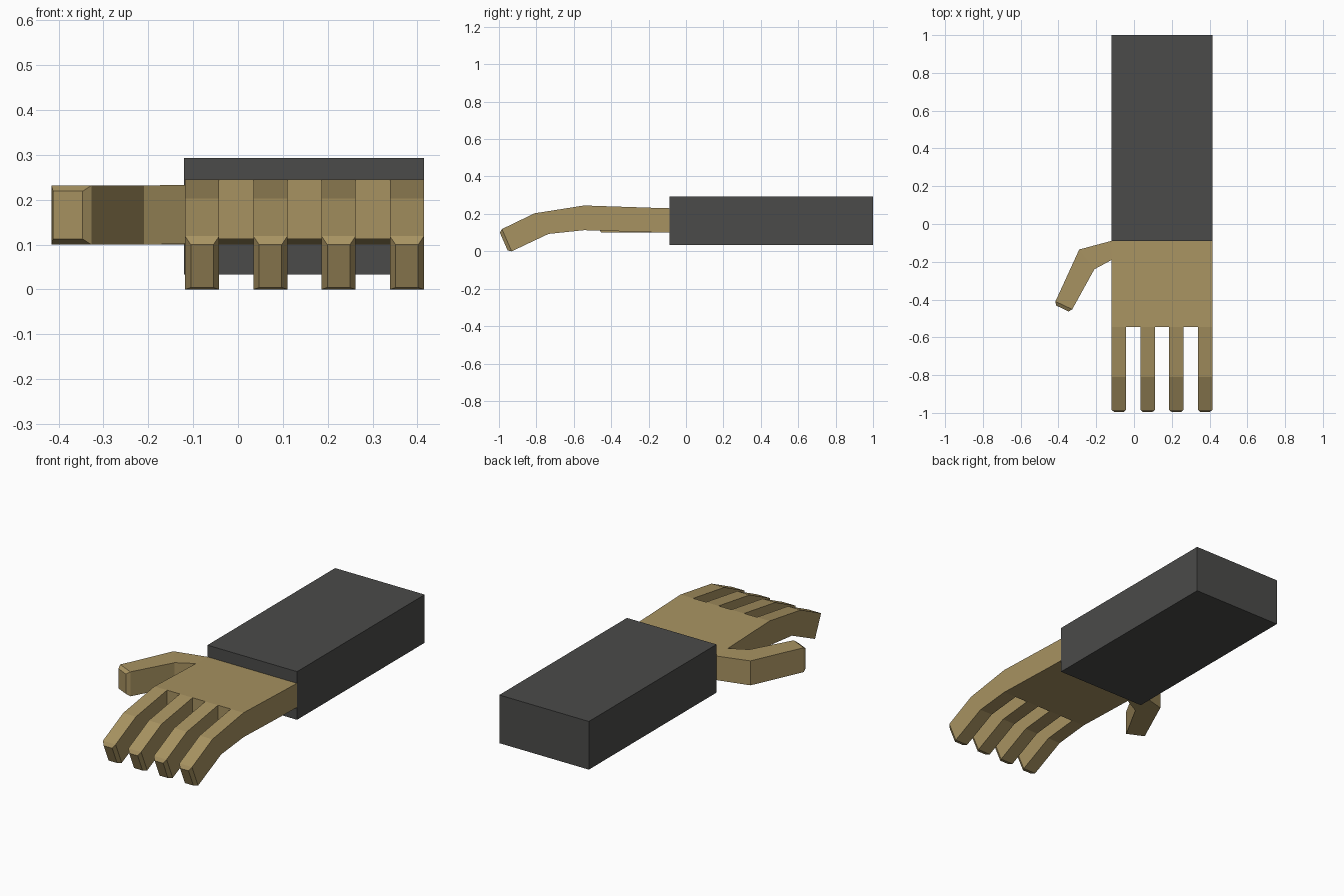
import bpy, bmesh
from mathutils import Vector

if "Cube" in bpy.data.objects:
    bpy.data.objects.remove(bpy.data.objects["Cube"])


def material(name, rgb):
    m = bpy.data.materials.new(name)
    m.diffuse_color = (*rgb, 1)
    m.use_nodes = True
    m.node_tree.nodes["Principled BSDF"].inputs["Base Color"].default_value = m.diffuse_color
    return m


def make_object(name, bm, mat):
    me = bpy.data.meshes.new(name)
    bm.to_mesh(me)
    bm.free()
    me.materials.append(mat)
    ob = bpy.data.objects.new(name, me)
    bpy.context.collection.objects.link(ob)
    return ob


# sleeve: plain dark box
bm = bmesh.new()
bmesh.ops.create_cube(bm, size=1)
for v in bm.verts:
    v.co = Vector((0.1475 + v.co.x * 0.535, 0.4555 + v.co.y * 1.089, 0.163 + v.co.z * 0.26))
make_object("sleeve", bm, material("sleeve_dark", (0.07, 0.07, 0.067)))

# hand: side profile stations (top y, top z, bottom y, bottom z) across seven strips
profile = [(-0.089, 0.23, -0.089, 0.10), (-0.19, 0.233, -0.19, 0.102),
           (-0.545, 0.245, -0.545, 0.113), (-0.81, 0.203, -0.735, 0.093),
           (-0.984, 0.119, -0.932, 0.0)]
xs = [-0.118 + 0.5325 * i / 7 for i in range(8)]
# palm covers every strip, fingers every second strip
solid = {(i, j) for i in range(7) for j in range(4) if j < 2 or i % 2 == 0}

bm = bmesh.new()
cache = {}


def vert(i, j, k):
    if (i, j, k) not in cache:
        yz = profile[j][2 * k:2 * k + 2]
        cache[i, j, k] = bm.verts.new((xs[i], *yz))
    return cache[i, j, k]


def face(*keys):
    return bm.faces.new([vert(*k) for k in keys])


tips = []
thumb = None
for i, j in sorted(solid):
    for k in (0, 1):
        face((i, j, k), (i + 1, j, k), (i + 1, j + 1, k), (i, j + 1, k))
    for side in (0, 1):
        if (i + 2 * side - 1, j) not in solid:
            s = i + side
            f = face((s, j, 0), (s, j + 1, 0), (s, j + 1, 1), (s, j, 1))
            if (i, j, side) == (0, 0, 0):
                thumb = f
    if (i, j + 1) not in solid:
        f = face((i, j + 1, 0), (i + 1, j + 1, 0), (i + 1, j + 1, 1), (i, j + 1, 1))
        if j == 3:
            tips.append(f)

# thumb: extrude the palm side twice, bending forward
for back, front in (((-0.29, -0.135), (-0.21, -0.24)), ((-0.416, -0.41), (-0.327, -0.452))):
    old = thumb
    corners = [(*back, 0.232), (*front, 0.232), (*front, 0.10), (*back, 0.10)]
    ring = [bm.verts.new(c) for c in corners]
    a = list(old.verts)
    bm.faces.remove(old)
    for n in range(4):
        m = (n + 1) % 4
        bm.faces.new((a[n], a[m], ring[m], ring[n]))
    thumb = bm.faces.new(ring)
tips.append(thumb)

# blunt bevelled tips
bmesh.ops.recalc_face_normals(bm, faces=bm.faces[:])
bmesh.ops.inset_individual(bm, faces=tips, thickness=0.018, depth=0.018)
make_object("hand", bm, material("hand_tan", (0.39, 0.29, 0.12)))
